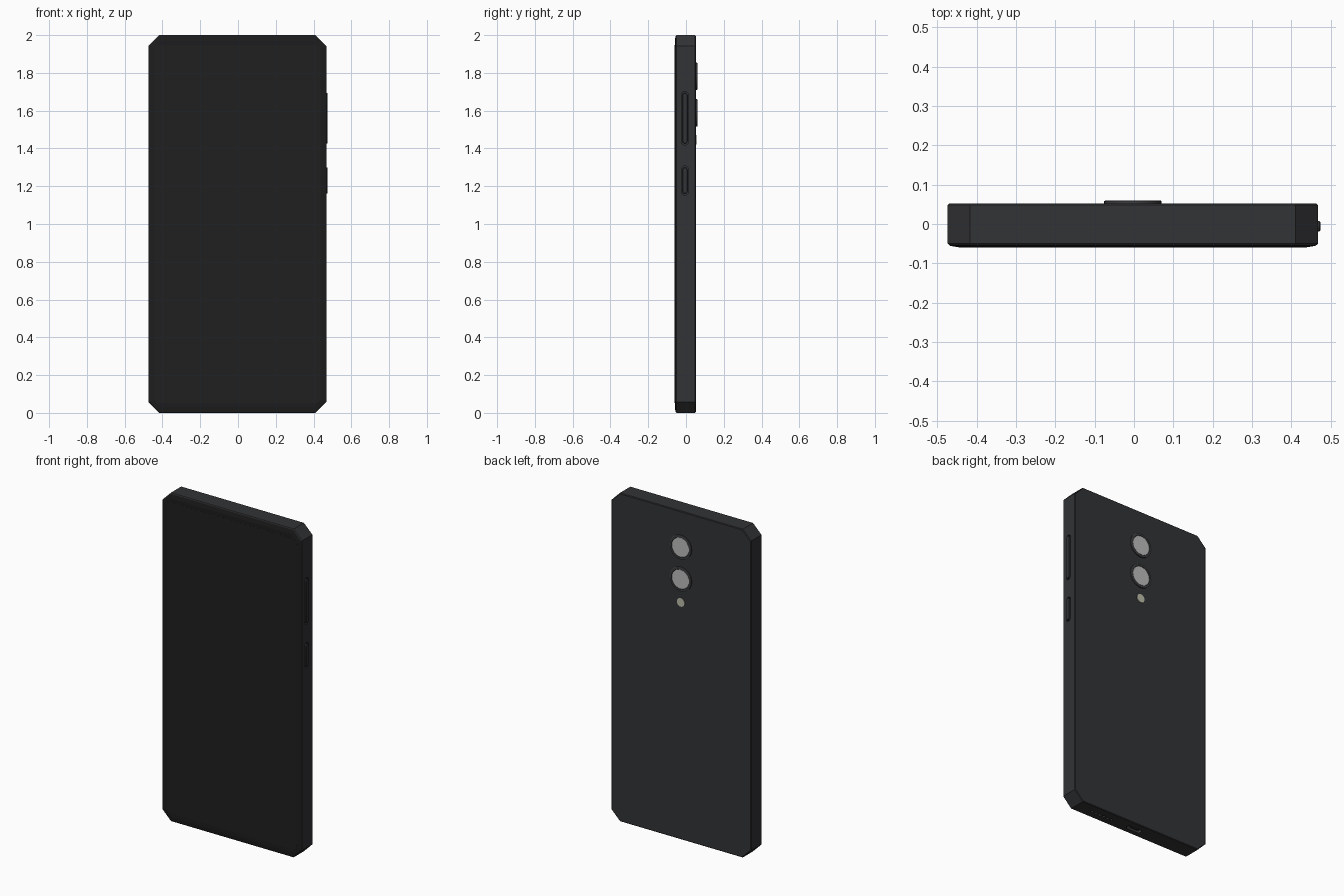
import bpy, bmesh, math
from mathutils import Vector

if "Cube" in bpy.data.objects:
    bpy.data.objects.remove(bpy.data.objects["Cube"])

CX = -0.003           # body centre, the side buttons take up the rest
HALF_W = 0.4705


def material(name, r, g, b):
    m = bpy.data.materials.new(name)
    m.diffuse_color = (r, g, b, 1)
    m.use_nodes = True
    m.node_tree.nodes["Principled BSDF"].inputs["Base Color"].default_value = m.diffuse_color
    return m


SHELL = material("shell", 0.032, 0.033, 0.036)
GLASS = material("glass", 0.012, 0.012, 0.013)
SCREEN = material("screen", 0.014, 0.014, 0.014)
RING = material("ring", 0.045, 0.047, 0.05)
LENS = material("lens", 0.5, 0.5, 0.5)
FLASH = material("flash", 0.5, 0.5, 0.4)
DARK = material("dark", 0.01, 0.01, 0.01)


def octagon(inset, chamfer=0.057):
    """Phone outline: rectangle with cut corners, moved inward by inset."""
    w, lo, hi = HALF_W - inset, inset, 2 - inset
    c = chamfer - inset * 0.586
    return [(CX + u, v) for u, v in (
        (-w + c, lo), (w - c, lo), (w, lo + c), (w, hi - c),
        (w - c, hi), (-w + c, hi), (-w, hi - c), (-w, lo + c))]


def rounded(cu, cv, hu, hv, r, n=5):
    """Rounded rectangle; a full radius gives a pill or a circle."""
    pts = []
    for k, (su, sv) in enumerate(((1, 1), (-1, 1), (-1, -1), (1, -1))):
        for i in range(n + 1):
            a = math.pi / 2 * (k + i / n)
            pts.append((cu + su * (hu - r) + r * math.cos(a),
                        cv + sv * (hv - r) + r * math.sin(a)))
    return pts


def loft(name, rings, axis, mat, smooth=False):
    """Closed solid through (profile, depth) rings stacked along an axis."""
    place = {"x": lambda u, v, d: (d, u, v),
             "y": lambda u, v, d: (u, d, v),
             "z": lambda u, v, d: (u, v, d)}[axis]
    bm = bmesh.new()
    loops = [[bm.verts.new(place(u, v, d)) for u, v in pts] for pts, d in rings]
    n = len(loops[0])
    for a, b in zip(loops, loops[1:]):
        for i in range(n):
            bm.faces.new((a[i], a[(i + 1) % n], b[(i + 1) % n], b[i]))
    bm.faces.new(loops[0])
    bm.faces.new(loops[-1])
    bmesh.ops.remove_doubles(bm, verts=bm.verts, dist=1e-6)
    bmesh.ops.recalc_face_normals(bm, faces=bm.faces)
    mesh = bpy.data.meshes.new(name)
    bm.to_mesh(mesh)
    bm.free()
    mesh.materials.append(mat)
    obj = bpy.data.objects.new(name, mesh)
    bpy.context.collection.objects.link(obj)
    if smooth:
        bpy.ops.object.select_all(action="DESELECT")
        obj.select_set(True)
        bpy.context.view_layer.objects.active = obj
        bpy.ops.object.shade_smooth_by_angle(angle=math.radians(30))
    return obj


def cut(target, cutter):
    cutter.hide_render = True
    cutter.hide_set(True)
    cutter.display_type = "WIRE"
    mod = target.modifiers.new(cutter.name, "BOOLEAN")
    mod.operation, mod.solver, mod.object = "DIFFERENCE", "EXACT", cutter


# Shell with small edge bevels
shell = loft("shell", [(octagon(0.003), -0.053), (octagon(0), -0.050),
                       (octagon(0), 0.048), (octagon(0.004), 0.052)], "y", SHELL)

# Front glass with sloping rim, and the screen set on it
loft("front_glass", [(octagon(0.003), -0.053), (octagon(0.006), -0.0555),
                     (octagon(0.030), -0.0595)], "y", GLASS)
loft("screen", [(rounded(CX, 1.0, 0.441, 0.947, 0.03), -0.058),
                (rounded(CX, 1.0, 0.441, 0.947, 0.03), -0.060)], "y", SCREEN)

# Earpiece holes above the screen
for i in range(4):
    dot = rounded(CX - 0.055 + i * 0.037, 1.962, 0.007, 0.007, 0.007, 3)
    loft(f"earpiece_hole_{i + 1}", [(dot, -0.056), (dot, -0.0595)], "y", DARK)

# Side buttons in pill-shaped recesses
side = CX + HALF_W
for name, z, h in (("volume_button", 1.56, 0.142), ("power_button", 1.23, 0.077)):
    recess = rounded(-0.006, z, 0.018, h, 0.018)
    cut(shell, loft(name + "_recess", [(recess, side - 0.012), (recess, side + 0.02)], "x", DARK))
    big = rounded(-0.006, z, 0.013, h - 0.008, 0.013)
    small = rounded(-0.006, z, 0.011, h - 0.010, 0.011)
    loft(name, [(big, side - 0.013), (big, side + 0.004), (small, side + 0.006)],
         "x", SHELL, True)

# Rear cameras: ring with a lens disc
for i, z in enumerate((1.782, 1.588)):
    def disc(r):
        return rounded(CX, z, r, r, r, 8)
    loft(f"camera_ring_{i + 1}", [(disc(0.073), 0.050), (disc(0.073), 0.058),
                                  (disc(0.070), 0.060), (disc(0.060), 0.060),
                                  (disc(0.058), 0.057)], "y", RING, True)
    loft(f"camera_lens_{i + 1}", [(disc(0.058), 0.055), (disc(0.058), 0.0585)],
         "y", LENS, True)

# Flash
flash = rounded(CX, 1.446, 0.026, 0.026, 0.026, 6)
loft("flash", [(flash, 0.050), (flash, 0.056)], "y", FLASH, True)

# Charging port and its tongue in the underside
port = rounded(CX, -0.004, 0.05, 0.017, 0.017)
cut(shell, loft("port_recess", [(port, -0.02), (port, 0.04)], "z", DARK))
tongue = rounded(CX, -0.004, 0.034, 0.005, 0.004, 2)
loft("port_tongue", [(tongue, 0.005), (tongue, 0.042)], "z", RING)

# Speaker holes beside the port
for i in range(6):
    hole = rounded(0.16 + i * 0.028, -0.004, 0.009, 0.009, 0.009, 3)
    cut(shell, loft(f"speaker_hole_{i + 1}", [(hole, -0.02), (hole, 0.015)], "z", DARK))
